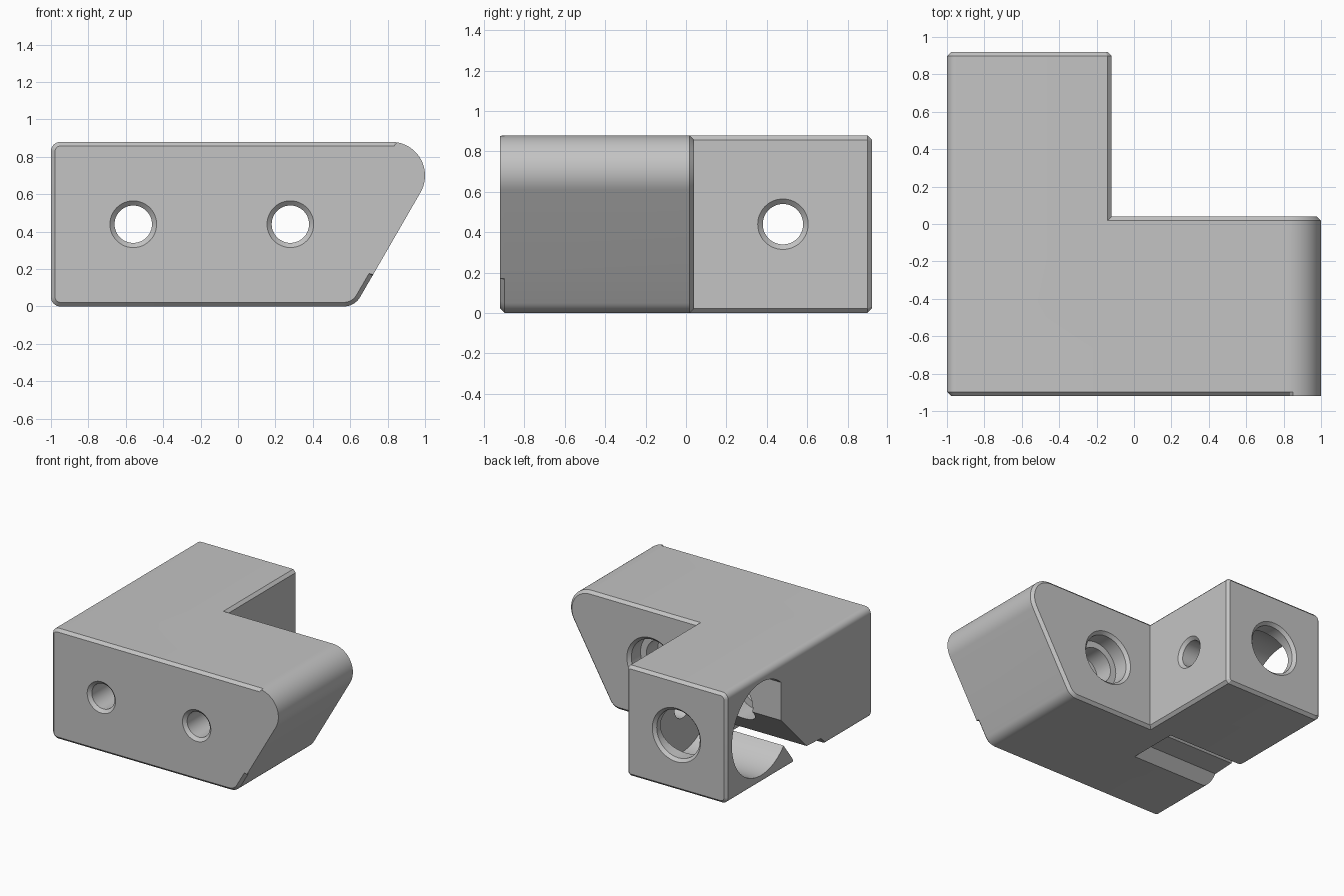
import bpy, bmesh, math
from mathutils import Vector, Matrix

old = bpy.data.objects.get("Cube")
if old:
    bpy.data.objects.remove(old)

H = 0.88      # block height
C = 0.022     # edge chamfer

grey = bpy.data.materials.new("plain_grey")
grey.diffuse_color = (0.55, 0.55, 0.55, 1)
grey.use_nodes = True
grey.node_tree.nodes["Principled BSDF"].inputs["Base Color"].default_value = (0.55, 0.55, 0.55, 1)


def arc(cx, cz, r, a0, a1, n=16):
    """Points on a circle between two angles in degrees."""
    angles = [math.radians(a0 + (a1 - a0) * i / n) for i in range(n + 1)]
    return [(cx + r * math.cos(a), cz + r * math.sin(a)) for a in angles]


def inset(points, d):
    """Shrink a counter-clockwise outline by d with mitred corners."""
    result = []
    for i, p in enumerate(points):
        p = Vector(p)
        before = (p - Vector(points[i - 1])).normalized()
        after = (Vector(points[(i + 1) % len(points)]) - p).normalized()
        n1, n2 = Vector((-before.y, before.x)), Vector((-after.y, after.x))
        result.append(tuple(p + (n1 + n2) * d / (1 + n1.dot(n2))))
    return result


def loft(name, rings):
    """Close a stack of equal rings into a solid."""
    bm = bmesh.new()
    loops = [[bm.verts.new(p) for p in ring] for ring in rings]
    for a, b in zip(loops, loops[1:]):
        for i in range(len(a)):
            j = (i + 1) % len(a)
            bm.faces.new((a[i], a[j], b[j], b[i]))
    bm.faces.new(loops[0])
    bm.faces.new(loops[-1])
    bmesh.ops.recalc_face_normals(bm, faces=bm.faces)
    mesh = bpy.data.meshes.new(name)
    bm.to_mesh(mesh)
    bm.free()
    mesh.materials.append(grey)
    obj = bpy.data.objects.new(name, mesh)
    bpy.context.collection.objects.link(obj)
    return obj


def along_y(points, y):
    return [(x, y, z) for x, z in points]


def bore(name, origin, axis, steps):
    """Stepped round cutter; steps are (position, radius) along the axis."""
    rings = []
    for t, r in steps:
        circle = arc(0, 0, r, 0, 360 - 7.5, 47)
        if axis == "y":
            rings.append([(origin[0] + u, t, origin[1] + v) for u, v in circle])
        else:
            rings.append([(t, origin[0] + u, origin[1] + v) for u, v in circle])
    return loft(name, rings)


# Front arm: slanted, rounded right end; front chamfer skips the upper right end
left_r = 0.05
left_side = arc(-1 + left_r, H - left_r, left_r, 90, 180, 8) + arc(-1 + left_r, left_r, left_r, 180, 270, 8)
slant_z = 0.165
slant_x = 0.624 + slant_z / math.sqrt(3)
right_side = (arc(0.566, 0.1, 0.1, 270, 330, 8)
              + [(slant_x, slant_z), (slant_x + 0.003, slant_z + 0.005)]
              + arc(0.82, 0.70, 0.18, -30, 90, 24))
outline = left_side + right_side
small = inset(outline, C)
front = [q if p[0] < 0.84 and (p[1] <= slant_z or p[1] > 0.8) else p
         for p, q in zip(outline, small)]
body = loft("corner_bracket", [along_y(front, -0.92), along_y(outline, -0.92 + C),
                               along_y(outline, 0.04 - C), along_y(small, 0.04)])

# Rear arm: rounded on the left, chamfered on the right and at the back
rear_outline = left_side + [(-0.12 - C, 0), (-0.12, C), (-0.12, H - C), (-0.12 - C, H)]
rear_arm = loft("rear_arm", [along_y(rear_outline, -0.5), along_y(rear_outline, 0.92 - C),
                             along_y(inset(rear_outline, C), 0.92)])

# Side pocket with its slanted slot down to the underside
pocket_outline = (arc(0.48, 0.44, 0.37, 132.5, -139.3, 48)
                  + [(0.02, -0.04), (-0.4, -0.04), (-0.27, 0.075), (-0.09, 0.085), (0.23, 0.41)])
pocket = loft("pocket_cutter", [[(x, y, z) for y, z in pocket_outline] for x in (-1.1, -0.305)])

# Screw holes with countersunk rims and counterbores
Z = 0.44
rim = [(-1, 0.125), (-0.92, 0.125), (-0.897, 0.1), (-0.25, 0.1),
       (-0.249, 0.14), (-0.1, 0.14), (-0.099, 0.19)]
screw_hole = bore("screw_hole_cutter", (0.28, Z), "y",
                  rim + [(0.017, 0.19), (0.04, 0.213), (0.1, 0.213)])
long_hole = bore("long_hole_cutter", (-0.56, Z), "y",
                 rim + [(0.897, 0.19), (0.92, 0.213), (1, 0.213)])
side_hole = bore("side_hole_cutter", (0.48, Z), "x",
                 [(-0.4, 0.1), (-0.143, 0.1), (-0.12, 0.125), (-0.05, 0.125)])


def apply_boolean(other, operation):
    mod = body.modifiers.new(other.name, "BOOLEAN")
    mod.object, mod.operation, mod.solver = other, operation, "EXACT"
    bpy.context.view_layer.objects.active = body
    bpy.ops.object.modifier_apply(modifier=mod.name)
    bpy.data.objects.remove(other)


apply_boolean(rear_arm, "UNION")
for cutter in (pocket, screw_hole, long_hole, side_hole):
    apply_boolean(cutter, "DIFFERENCE")

# Smooth the rounds, keep the edges crisp
bpy.ops.object.select_all(action="DESELECT")
body.select_set(True)
bpy.context.view_layer.objects.active = body
bpy.ops.object.shade_smooth_by_angle(angle=math.radians(25))
